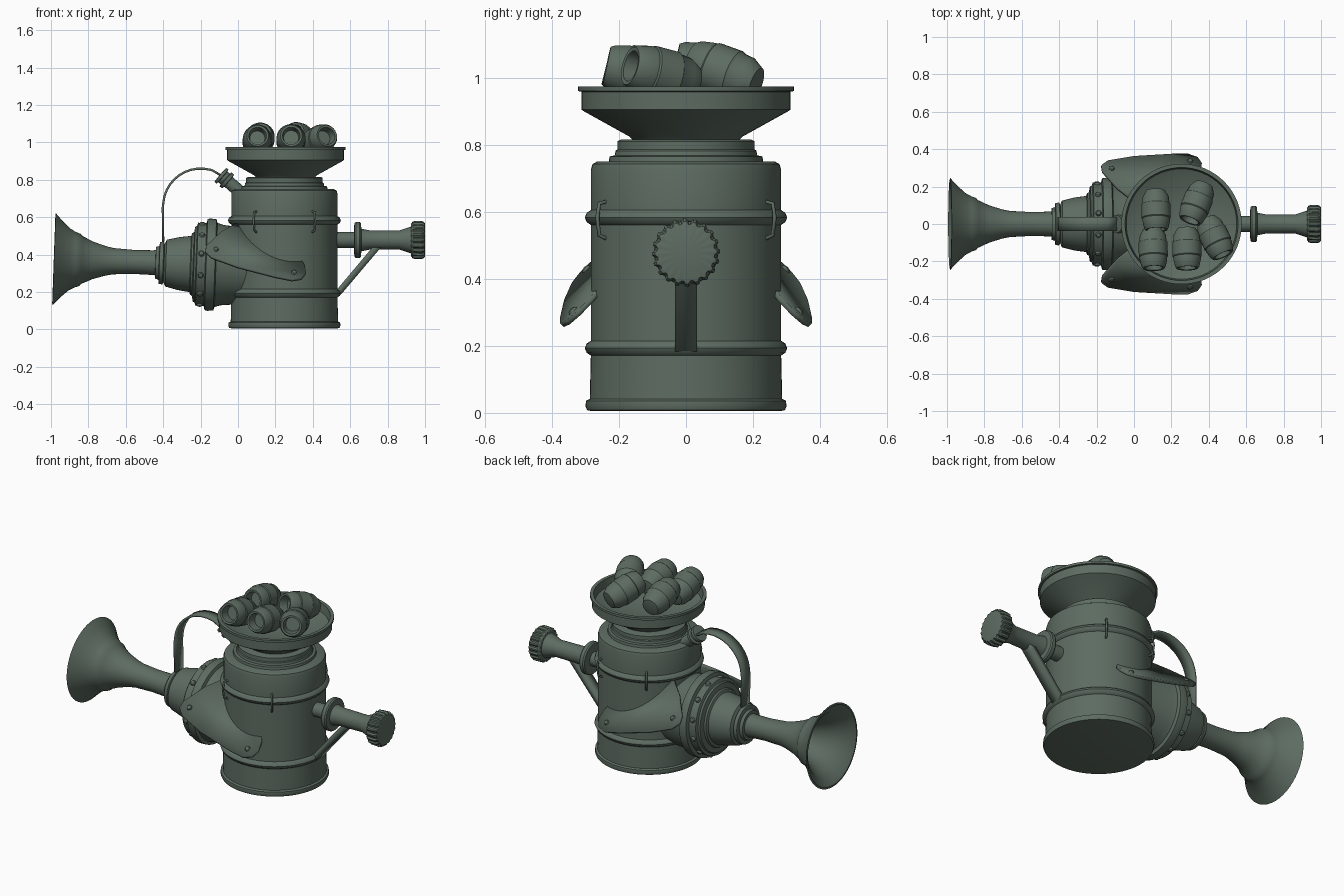
import bpy, bmesh, math
from mathutils import Vector

mat = bpy.data.materials.new("green grey metal")
mat.diffuse_color = (0.11, 0.15, 0.12, 1)


def finish(name, bm):
    bmesh.ops.recalc_face_normals(bm, faces=bm.faces)
    me = bpy.data.meshes.new(name)
    bm.to_mesh(me)
    bm.free()
    ob = bpy.data.objects.new(name, me)
    me.materials.append(mat)
    bpy.context.collection.objects.link(ob)
    return ob


def lathe(name, prof, origin, direction=(0, 0, 1), n=48, flute=None):
    """Revolve (radius, height) points around an axis; flute = (min radius, depth)."""
    d = Vector(direction).normalized()
    u = d.orthogonal().normalized()
    v = d.cross(u)
    o = Vector(origin)
    bm = bmesh.new()
    rings = []
    for r, h in prof:
        if r == 0:
            rings.append([bm.verts.new(o + d * h)] * n)
            continue
        ring = []
        for i in range(n):
            a = 2 * math.pi * i / n
            q = r - flute[1] if flute and r > flute[0] and i % 4 < 2 else r
            ring.append(bm.verts.new(o + d * h + (u * math.cos(a) + v * math.sin(a)) * q))
        rings.append(ring)
    for A, B in zip(rings, rings[1:]):
        for i in range(n):
            j = (i + 1) % n
            vs = list(dict.fromkeys((A[i], A[j], B[j], B[i])))
            if len(vs) > 2:
                bm.faces.new(vs)
    return finish(name, bm)


def solid(ob, t):
    m = ob.modifiers.new("thickness", "SOLIDIFY")
    m.thickness = t
    m.offset = 0


def strap(name, pts, width, t):
    """Bent flat bar running through (x, z) points."""
    bm = bmesh.new()
    rows = [[bm.verts.new((x, s * width / 2, z)) for s in (-1, 1)] for x, z in pts]
    for a, b in zip(rows, rows[1:]):
        bm.faces.new((a[0], a[1], b[1], b[0]))
    solid(finish(name, bm), t)


def rivet(name, p, d, r=0.016):
    lathe(name, [(r, -0.01), (r, 0.003), (r * 0.7, 0.01), (0, 0.013)], p, d, 10)


CX = 0.248
# Barrel body with raised hoops
prof = [(0, 0.005), (0.28, 0.005), (0.295, 0.008), (0.3, 0.02), (0.298, 0.036), (0.287, 0.042)]
for z in (0.193, 0.583):
    prof += [(0.284, z - 0.022), (0.296, z - 0.014), (0.302, z), (0.296, z + 0.014), (0.284, z + 0.022)]
prof += [(0.284, 0.725), (0.279, 0.742), (0.265, 0.75), (0, 0.75)]
lathe("barrel", prof, (CX, 0, 0), n=64)

# Stepped collar under the bowl
lathe("collar", [(0, 0.74), (0.232, 0.74), (0.228, 0.765), (0.213, 0.768), (0.21, 0.782), (0.205, 0.786),
                 (0.205, 0.81), (0.195, 0.815), (0, 0.815)], (CX, 0, 0))

# Wide hollow bowl
lathe("bowl", [(0, 0.8), (0.155, 0.81), (0.17, 0.825), (0.305, 0.9), (0.312, 0.905), (0.312, 0.958),
               (0.322, 0.96), (0.322, 0.974), (0.302, 0.974), (0.295, 0.925), (0.16, 0.86), (0, 0.855)],
      (CX + 0.006, 0, 0), n=64)

# Open canisters heaped in the bowl: mouth position, tail position
can = [(0, 0.03), (0.035, 0.03), (0.047, 0), (0.058, -0.002), (0.066, 0.012), (0.074, 0.05), (0.074, 0.06),
       (0.078, 0.065), (0.078, 0.14), (0.073, 0.146), (0.07, 0.18), (0.05, 0.215), (0, 0.225)]
can[0:2] = [(0, 0.05), (0.04, 0.05)]
heap = [((0.105, -0.235, 1.035), (0.10, -0.03, 0.98)), ((0.285, -0.235, 1.035), (0.28, 0, 0.985)),
        ((0.475, -0.165, 1.035), (0.39, 0.02, 0.985)), ((0.12, -0.03, 1.045), (0.115, 0.2, 0.99)),
        ((0.30, 0.02, 1.05), (0.37, 0.2, 0.985))]
for i, (a, b) in enumerate(heap):
    lathe(f"canister_{i}", can, a, Vector(b) - Vector(a), 28)

# Horn with hollow flared mouth and stepped housing, tilted slightly down to the barrel
horn_o, horn_d = Vector((-0.985, 0, 0.376)), Vector((1, 0, -0.036)).normalized()
lathe("horn", [(0, 0.34), (0.05, 0.32), (0.09, 0.2), (0.135, 0.1), (0.19, 0.03), (0.235, 0), (0.246, 0.002),
               (0.205, 0.04), (0.165, 0.085), (0.148, 0.115), (0.14, 0.14), (0.128, 0.15), (0.1, 0.21),
               (0.078, 0.28), (0.07, 0.32), (0.064, 0.43), (0.066, 0.53), (0.07, 0.57)], horn_o, horn_d)
lathe("horn_housing", [(0, 0.54), (0.085, 0.545), (0.09, 0.562), (0.112, 0.565), (0.115, 0.585), (0.102, 0.59),
                       (0.125, 0.6), (0.142, 0.67), (0.15, 0.73), (0.165, 0.735), (0.17, 0.745), (0.2, 0.75),
                       (0.205, 0.76), (0.222, 0.765), (0.222, 0.81), (0.244, 0.815), (0.247, 0.83),
                       (0.244, 0.862), (0.225, 0.868), (0.215, 0.9), (0.195, 1.1), (0, 1.1)], horn_o, horn_d)
side, up = Vector((0, 1, 0)), horn_d.cross(Vector((0, 1, 0)))
for i in range(12):
    a = 2 * math.pi * (i + 0.5) / 12
    rad = side * math.cos(a) + up * math.sin(a)
    rivet("housing_rivet", horn_o + horn_d * 0.788 + rad * 0.222, rad)

# Carrying strap from housing to filler spout
arc = [(-0.4, 0.47), (-0.402, 0.65)]
arc += [(-0.2 + 0.2 * math.cos(t), 0.66 + 0.2 * math.sin(t))
        for t in [math.radians(a) for a in range(175, 80, -10)]]
arc += [(-0.14, 0.852), (-0.085, 0.82)]
strap("carry_strap", arc, 0.075, 0.012)

# Filler spout with cap
lathe("filler_spout", [(0, 0), (0.034, 0), (0.034, 0.12), (0.048, 0.122), (0.05, 0.14), (0.038, 0.144),
                       (0.038, 0.16), (0.05, 0.163), (0.048, 0.178), (0, 0.18)],
      (0.04, 0, 0.71), (-1, 0, 0.87), 24)

# Sloping side fins, with rivets, and staples over the upper hoop
fin_h = lambda x, y: 0.69 - y - 0.2 * x
outline = [(-0.17, 0.28), (-0.175, 0.31), (-0.14, 0.335), (0.0, 0.358), (0.2, 0.37), (0.29, 0.37), (0.34, 0.352),
           (0.362, 0.32), (0.355, 0.28), (0.3, 0.2), (0.1, 0.15), (0, 0.12), (-0.09, 0.19)]
for s, tag in ((-1, "front"), (1, "back")):
    bm = bmesh.new()
    bm.faces.new([bm.verts.new((x, s * y, fin_h(x, y))) for x, y in outline])
    solid(finish(f"{tag}_fin", bm), 0.016)
    for x, y in ((-0.12, 0.295), (0.3, 0.335)):
        rivet(f"{tag}_fin_rivet", (x, s * y, fin_h(x, y) + 0.007), (0.2, s, 1))
    for deg in (58, 122):
        a = math.radians(deg)
        rad = Vector((math.cos(a), s * math.sin(a), 0))
        pts = [rad * r + Vector((CX, 0, z)) for r, z in
               ((0.28, 0.63), (0.305, 0.625), (0.312, 0.583), (0.305, 0.53), (0.28, 0.52))]
        cu = bpy.data.curves.new(f"{tag}_staple", "CURVE")
        cu.dimensions = "3D"
        cu.bevel_depth = 0.006
        cu.bevel_resolution = 1
        sp = cu.splines.new("POLY")
        sp.points.add(len(pts) - 1)
        for p, q in zip(sp.points, pts):
            p.co = (*q, 1)
        cu.materials.append(mat)
        bpy.context.collection.objects.link(bpy.data.objects.new(f"{tag}_staple", cu))

# Pump rod, guard disc, knurled knob and brace
lathe("pump_rod", [(0, 0.5), (0.042, 0.5), (0.042, 0.62), (0.09, 0.622), (0.096, 0.63), (0.096, 0.65),
                   (0.09, 0.657), (0.06, 0.66), (0.052, 0.7), (0.05, 0.86), (0.06, 0.89), (0.073, 0.93),
                   (0, 0.935)], (0, 0, 0.478), (1, 0, 0), 32)
lathe("pump_knob", [(0, 0.925), (0.085, 0.925), (0.1, 0.935), (0.102, 0.985), (0.093, 0.998), (0.085, 1.0), (0, 1.0)],
      (0, 0, 0.478), (1, 0, 0), 80, (0.092, 0.008))
strap("pump_brace", [(0.5, 0.185), (0.54, 0.2), (0.73, 0.425), (0.76, 0.46)], 0.066, 0.035)

# Smooth shading with sharp edges kept
meshes = [o for o in bpy.context.scene.objects if o.type == "MESH"]
for o in meshes:
    o.select_set(True)
bpy.context.view_layer.objects.active = meshes[0]
bpy.ops.object.shade_smooth_by_angle(angle=math.radians(35))
